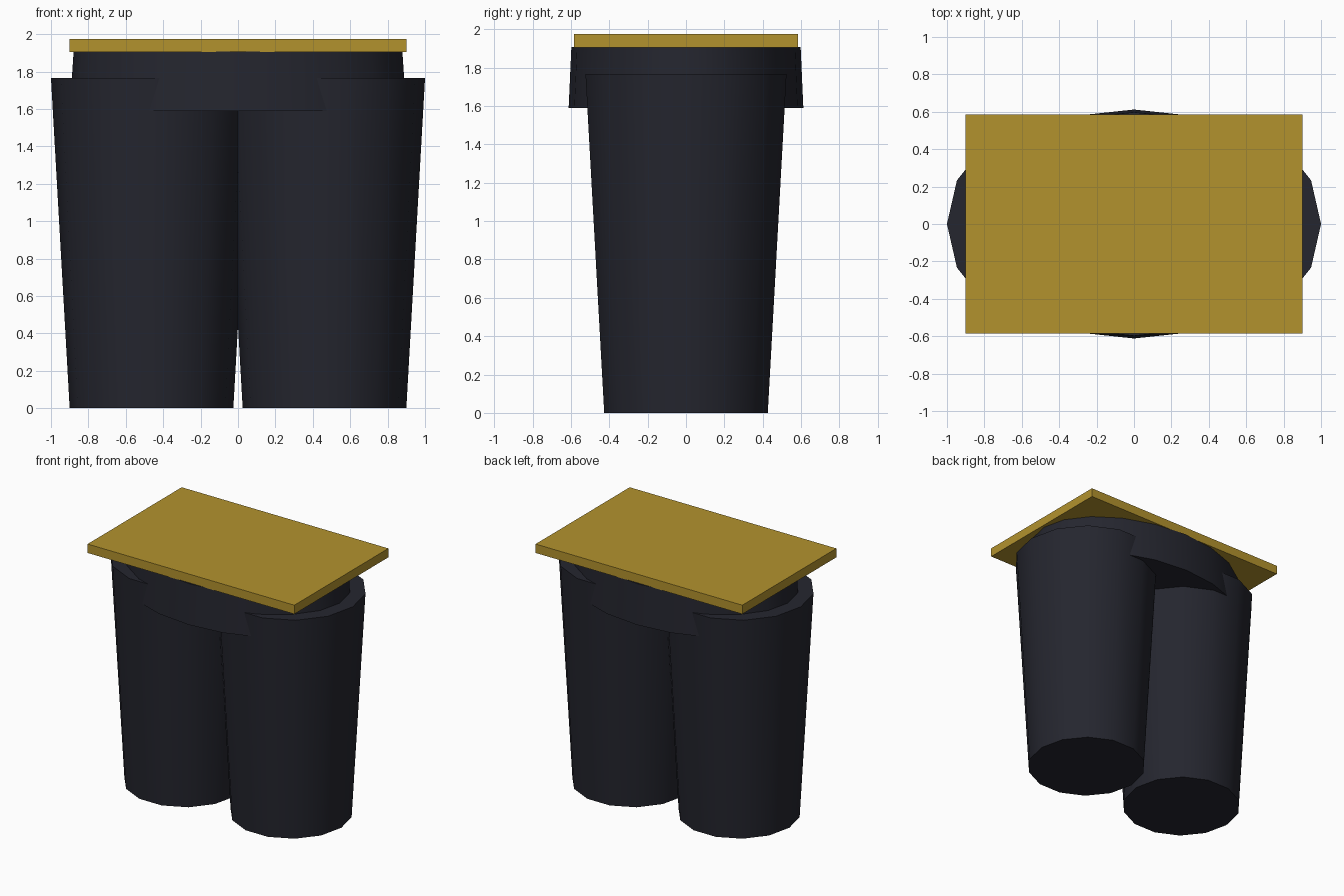
import bpy
import bmesh
from math import pi
from mathutils import Matrix

if "Cube" in bpy.data.objects:
    bpy.data.objects.remove(bpy.data.objects["Cube"])


def material(name, rgb):
    mat = bpy.data.materials.new(name)
    mat.diffuse_color = (*rgb, 1)
    mat.use_nodes = True
    mat.node_tree.nodes["Principled BSDF"].inputs["Base Color"].default_value = mat.diffuse_color
    return mat


def add_object(name, bm, mat):
    mesh = bpy.data.meshes.new(name)
    bm.to_mesh(mesh)
    bm.free()
    obj = bpy.data.objects.new(name, mesh)
    mesh.materials.append(mat)
    bpy.context.collection.objects.link(obj)
    return obj


def tapered(name, sides, r_bottom, r_top, z0, z1, mat, x=0, stretch_y=1):
    """Capped tapered tube with a corner on the x axis, optionally oval."""
    bm = bmesh.new()
    bmesh.ops.create_cone(bm, cap_ends=True, segments=sides,
                          radius1=r_bottom, radius2=r_top, depth=z1 - z0)
    bm.transform(Matrix.Translation((x, 0, (z0 + z1) / 2))
                 @ Matrix.Diagonal((1, stretch_y, 1, 1))
                 @ Matrix.Rotation(pi / 2, 4, 'Z'))
    obj = add_object(name, bm, mat)
    bpy.ops.object.select_all(action='DESELECT')
    obj.select_set(True)
    bpy.context.view_layer.objects.active = obj
    bpy.ops.object.shade_smooth_by_angle()
    return obj


cloth = material("dark_cloth", (0.018, 0.019, 0.028))
gold = material("gold", (0.45, 0.29, 0.027))

# Two trouser legs, wider at the top
for side, x in (("left", -0.4625), ("right", 0.4625)):
    tapered(side + "_leg", 14, 0.4375, 0.5375, 0, 1.766, cloth, x)

# Oval hips joining the legs
tapered("hips", 20, 0.90, 0.879, 1.59, 1.907, cloth, stretch_y=0.68)

# Flat rectangular belt on top
bm = bmesh.new()
bmesh.ops.create_cube(bm, size=1)
bm.transform(Matrix.Translation((0, 0, 1.94)) @ Matrix.Diagonal((1.80, 1.17, 0.07, 1)))
add_object("belt", bm, gold)
